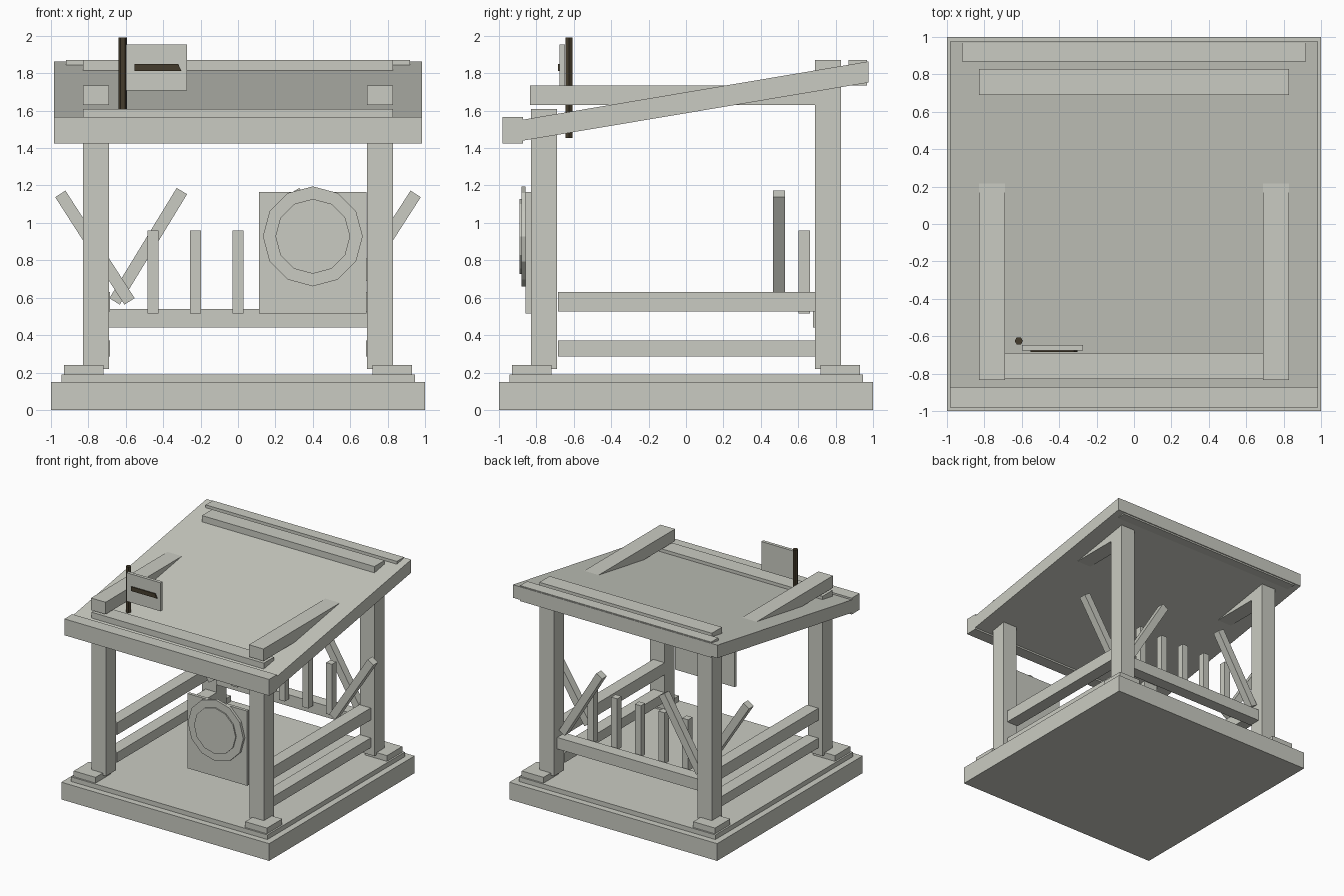
import bpy, bmesh, math
from mathutils import Vector

if "Cube" in bpy.data.objects:
    bpy.data.objects.remove(bpy.data.objects["Cube"])


def material(name, rgb):
    m = bpy.data.materials.new(name)
    m.diffuse_color = (*rgb, 1)
    m.use_nodes = True
    m.node_tree.nodes["Principled BSDF"].inputs["Base Color"].default_value = m.diffuse_color
    return m


STONE = material("pale_grey", (0.59, 0.60, 0.54))
BROWN = material("dark_brown", (0.060, 0.046, 0.026))


def finish(name, bm, mat):
    bmesh.ops.recalc_face_normals(bm, faces=bm.faces)
    me = bpy.data.meshes.new(name)
    bm.to_mesh(me)
    bm.free()
    me.materials.append(mat)
    ob = bpy.data.objects.new(name, me)
    bpy.context.collection.objects.link(ob)
    return ob


def prism(name, pts, depth, mat=STONE):
    """Extrude a closed outline of 3D points along the depth vector."""
    bm = bmesh.new()
    face = bm.faces.new([bm.verts.new(p) for p in pts])
    geo = bmesh.ops.extrude_face_region(bm, geom=[face])["geom"]
    verts = [g for g in geo if isinstance(g, bmesh.types.BMVert)]
    bmesh.ops.translate(bm, verts=verts, vec=Vector(depth))
    return finish(name, bm, mat)


def box(name, x, y, z, mat=STONE):
    pts = [(x[0], y[0], z[0]), (x[1], y[0], z[0]), (x[1], y[1], z[0]), (x[0], y[1], z[0])]
    return prism(name, pts, (0, 0, z[1] - z[0]), mat)


def bar(name, a, b, width, y):
    """Slanted bar in the xz plane from a to b."""
    a, b = Vector(a), Vector(b)
    d = (b - a).normalized()
    n = Vector((-d.y, d.x)) * width / 2
    pts = [(p.x, y[0], p.y) for p in (a + n, b + n, b - n, a - n)]
    return prism(name, pts, (0, y[1] - y[0], 0))


def disc(name, cx, cz, r, y, sides):
    pts = [(cx + r * math.sin(i * math.tau / sides), y[0], cz + r * math.cos(i * math.tau / sides))
           for i in range(sides)]
    return prism(name, pts, (0, y[1] - y[0], 0))


# Stepped base
box("base_slab", (-1, 1), (-1, 1), (0, 0.15))
box("base_step", (-0.945, 0.945), (-0.945, 0.945), (0.15, 0.19))

for s, side in ((-1, "left"), (1, "right")):
    def sx(a, b):
        return tuple(sorted((s * a, s * b)))
    # Footings and posts
    box(f"front_footing_{side}", sx(0.72, 0.93), (-0.93, -0.72), (0.19, 0.24))
    box(f"back_footing_{side}", sx(0.72, 0.93), (0.72, 0.93), (0.19, 0.24))
    box(f"front_post_{side}", sx(0.69, 0.83), (-0.83, -0.69), (0.22, 1.61))
    box(f"back_post_{side}", sx(0.69, 0.83), (0.69, 0.83), (0.22, 1.87))
    # Side beam and railings
    box(f"side_beam_{side}", sx(0.69, 0.83), (-0.835, 0.70), (1.63, 1.735))
    box(f"upper_rail_{side}", sx(0.685, 0.795), (-0.685, 0.69), (0.525, 0.63))
    box(f"lower_rail_{side}", sx(0.685, 0.795), (-0.685, 0.69), (0.285, 0.37))
    # Crossed braces beside the back posts
    bar(f"inner_brace_{side}", (s * 0.66, 0.58), (s * 0.30, 1.17), 0.065, (0.70, 0.765))
    bar(f"outer_brace_{side}", (s * 0.58, 0.58), (s * 0.95, 1.155), 0.065, (0.465, 0.53))

# Back rail with balusters
box("back_rail", (-0.69, 0.69), (0.68, 0.785), (0.44, 0.54))
for i in range(5):
    x = -0.455 + i * 0.2275
    box(f"baluster_{i + 1}", (x - 0.029, x + 0.029), (0.602, 0.662), (0.515, 0.96))

# Cross beams, sloping roof and its edge boards
box("front_beam", (-0.83, 0.83), (-0.83, -0.69), (1.50, 1.61))
box("back_beam", (-0.83, 0.83), (0.69, 0.83), (1.77, 1.87))
prism("roof", [(-0.985, -0.96, 1.425), (-0.985, 0.975, 1.75),
               (-0.985, 0.975, 1.863), (-0.985, -0.96, 1.537)], (1.97, 0, 0))
box("front_roof_edge", (-0.985, 0.985), (-0.98, -0.872), (1.425, 1.567))
box("back_roof_edge", (-0.92, 0.92), (0.87, 0.968), (1.735, 1.87))

# Front panel with two stacked twelve-sided discs
box("front_panel", (0.112, 0.688), (-0.857, -0.83), (0.515, 1.165))
disc("panel_disc", 0.40, 0.928, 0.267, (-0.88, -0.857), 12)
disc("panel_inner_disc", 0.40, 0.928, 0.20, (-0.89, -0.88), 12)

# Signpost: hexagonal pole, board and slanted stripe
pole = [(-0.616 + 0.022 * math.cos(i * math.tau / 6), -0.625 + 0.022 * math.sin(i * math.tau / 6), 1.455)
        for i in range(6)]
prism("sign_pole", pole, (0, 0, 0.535), BROWN)
box("sign_board", (-0.60, -0.272), (-0.675, -0.647), (1.707, 1.955))
prism("sign_stripe", [(-0.553, -0.684, 1.813), (-0.303, -0.684, 1.813),
                      (-0.32, -0.684, 1.85), (-0.553, -0.684, 1.85)], (0, 0.009, 0), BROWN)
